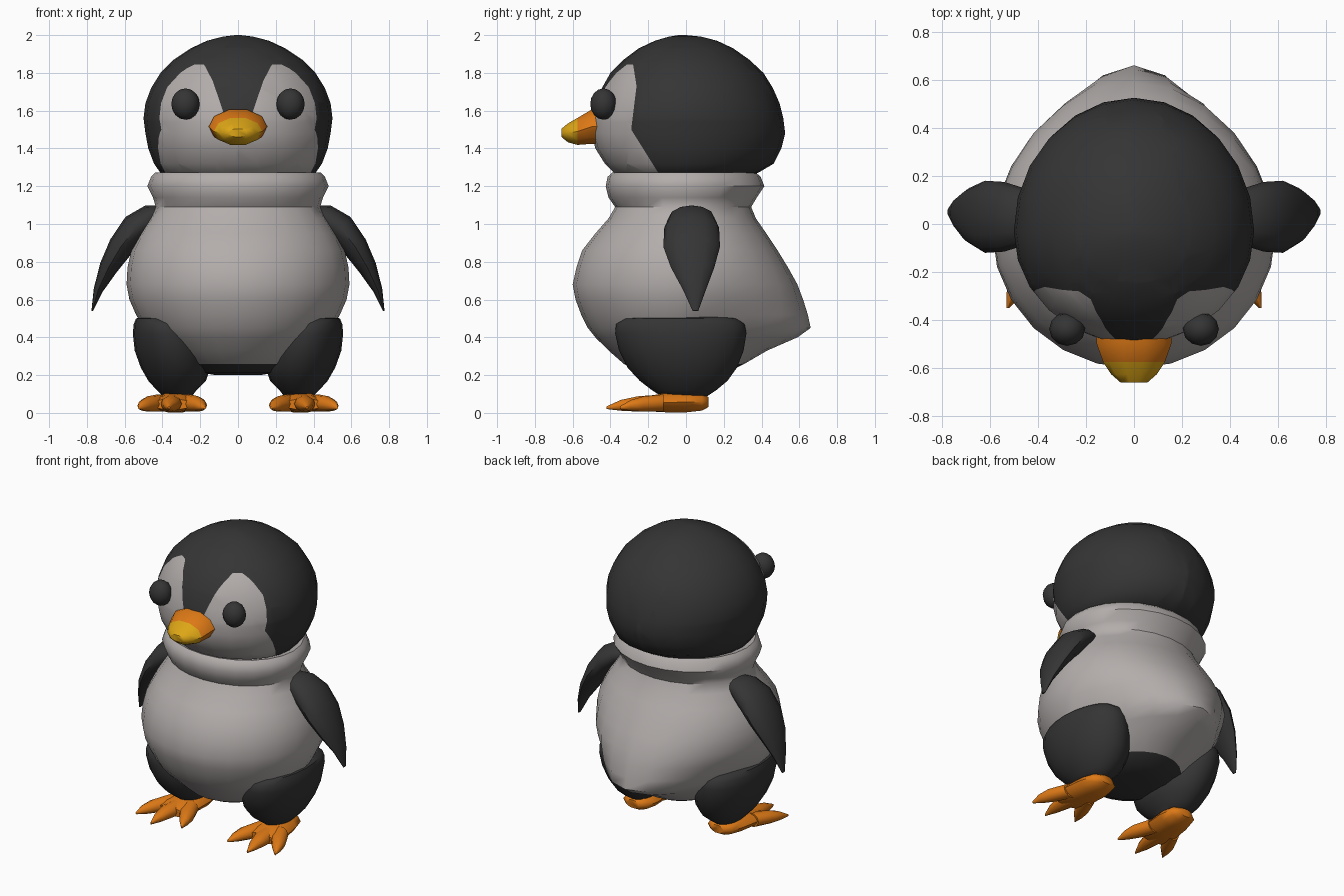
import bpy, bmesh, math
from mathutils import Vector as V


def material(name, rgb):
    m = bpy.data.materials.new(name)
    m.diffuse_color = (*rgb, 1)
    return m


DARK = material("charcoal", (0.035, 0.035, 0.035))
LIGHT = material("light grey", (0.45, 0.42, 0.41))
ORANGE = material("orange", (0.72, 0.19, 0.008))
YELLOW = material("yellow", (0.72, 0.38, 0.008))


def oval(c, u, v, n=16):
    """Ellipse around c spanned by half-axes u and v."""
    c, u, v = V(c), V(u), V(v)
    angles = [2 * math.pi * i / n for i in range(n)]
    return [c + u * math.cos(a) + v * math.sin(a) for a in angles]


def egg(z, a, yf, yb, p=1.0, y0=-0.03, n=24):
    """Horizontal ring with its own front and back reach; p > 1 makes the back pointed."""
    pts = []
    for i in range(n):
        t = 2 * math.pi * i / n
        s = math.sin(t)
        y = y0 + (yb - y0) * max(s, 0) ** p if s > 0 else y0 + (y0 - yf) * s
        pts.append(V((a * math.cos(t), y, z)))
    return pts


def loft(rings):
    bm = bmesh.new()
    loops = [[bm.verts.new(p) for p in r] for r in rings]
    n = len(loops[0])
    for a, b in zip(loops, loops[1:]):
        for i in range(n):
            j = (i + 1) % n
            bm.faces.new((a[i], a[j], b[j], b[i]))
    bm.faces.new(loops[0][::-1])
    bm.faces.new(loops[-1])
    return bm


def finish(name, bm, mats, rule=None, mirror=False):
    bmesh.ops.recalc_face_normals(bm, faces=bm.faces)
    for f in bm.faces:
        if rule:
            f.material_index = int(rule(f.calc_center_median()))
    me = bpy.data.meshes.new(name)
    bm.to_mesh(me)
    bm.free()
    for m in mats:
        me.materials.append(m)
    ob = bpy.data.objects.new(name, me)
    bpy.context.collection.objects.link(ob)
    if mirror:
        ob.modifiers.new("mirror", 'MIRROR').use_mirror_merge = False
    return ob


# Body with tail bump, neck and turned-out collar
body = [(0.20, 0.12, -0.15, 0.12, 1), (0.215, 0.20, -0.24, 0.22, 1), (0.26, 0.29, -0.33, 0.31, 1),
        (0.33, 0.38, -0.41, 0.43, 1.4), (0.40, 0.46, -0.48, 0.59, 1.8), (0.45, 0.50, -0.52, 0.66, 1.8),
        (0.52, 0.54, -0.555, 0.645, 1.6), (0.60, 0.575, -0.585, 0.62, 1.4), (0.68, 0.59, -0.60, 0.59, 1.2),
        (0.77, 0.585, -0.58, 0.54, 1.1), (0.86, 0.565, -0.55, 0.485, 1), (0.95, 0.52, -0.48, 0.425, 1),
        (1.03, 0.47, -0.41, 0.37, 1), (1.09, 0.435, -0.375, 0.345, 1), (1.14, 0.45, -0.41, 0.375, 1),
        (1.20, 0.48, -0.425, 0.415, 1), (1.25, 0.46, -0.415, 0.395, 1), (1.272, 0.44, -0.39, 0.37, 1),
        (1.25, 0.37, -0.33, 0.31, 1)]
finish("body", loft([egg(*r) for r in body]), [LIGHT, DARK], lambda c: c.z < 0.26)

# Head, cut along the outline of the pale face
head = [(1.25, 0.36, -0.34, 0.32), (1.27, 0.41, -0.38, 0.38), (1.32, 0.445, -0.43, 0.465),
        (1.40, 0.475, -0.48, 0.505), (1.48, 0.49, -0.50, 0.525), (1.56, 0.50, -0.495, 0.515),
        (1.64, 0.49, -0.475, 0.495), (1.72, 0.46, -0.445, 0.46), (1.80, 0.41, -0.40, 0.41),
        (1.87, 0.34, -0.33, 0.335), (1.93, 0.25, -0.25, 0.25), (1.97, 0.165, -0.165, 0.165),
        (1.992, 0.08, -0.09, 0.08), (2.0, 0.015, -0.04, 0.0)]
inner = [(0.06, 1.54), (0.09, 1.63), (0.135, 1.76), (0.18, 1.845)]   # x, z seen from the front
outer = [(-0.14, 1.26), (-0.215, 1.38), (-0.29, 1.5), (-0.262, 1.73), (-0.28, 1.845)]  # y, z from the side
bm = loft([egg(*r) for r in head])


def cut(co, no):
    bmesh.ops.bisect_plane(bm, geom=bm.verts[:] + bm.edges[:] + bm.faces[:], dist=1e-5,
                           plane_co=co, plane_no=no)


for (x1, z1), (x2, z2) in zip(inner, inner[1:]):
    for s in (-1, 1):
        cut((s * x1, 0, z1), (s * (z2 - z1), 0, x1 - x2))
for (y1, z1), (y2, z2) in zip(outer, outer[1:]):
    cut((0, y1, z1), (0, z2 - z1, y1 - y2))
cut((0, 0, 1.845), (0, 0, 1))
cut((0, 0, 1.54), (0, 0, 1))


def at(line, z):
    for (a, z1), (b, z2) in zip(line, line[1:]):
        if z1 <= z <= z2:
            return a + (b - a) * (z - z1) / (z2 - z1)
    return line[0][0]


def is_face(c):
    if c.z > 1.845 or c.y > at(outer, c.z):
        return False
    return c.z < 1.54 or abs(c.x) > at(inner, c.z)


finish("head", bm, [DARK, LIGHT], is_face)

# Beak with yellow tip: y, half width, bottom, top
beak = [(-0.42, 0.155, 1.42, 1.61), (-0.50, 0.155, 1.42, 1.61), (-0.575, 0.128, 1.415, 1.565),
        (-0.625, 0.095, 1.43, 1.535), (-0.66, 0.055, 1.46, 1.505)]
finish("beak", loft([oval((0, y, (a + b) / 2), (w, 0, 0), (0, 0, (b - a) / 2), 10) for y, w, a, b in beak]),
       [ORANGE, YELLOW], lambda c: c.y < -0.575)

# Eyes
bm = bmesh.new()
bmesh.ops.create_uvsphere(bm, u_segments=12, v_segments=8, radius=1)
bmesh.ops.scale(bm, vec=(0.075, 0.07, 0.083), verts=bm.verts)
bmesh.ops.translate(bm, vec=(0.278, -0.437, 1.635), verts=bm.verts)
finish("eyes", bm, [DARK], mirror=True)

# Flippers: x, y, z, half thickness, half breadth
wing = [(0.40, 0.03, 1.05, 0.05, 0.09), (0.46, 0.03, 1.035, 0.07, 0.12), (0.54, 0.03, 0.98, 0.08, 0.145),
        (0.62, 0.03, 0.88, 0.068, 0.15), (0.685, 0.035, 0.77, 0.05, 0.115),
        (0.74, 0.045, 0.65, 0.025, 0.06), (0.772, 0.05, 0.54, 0.004, 0.015)]
rings = []
for i, (x, y, z, t, w) in enumerate(wing):
    p, q = wing[max(i - 1, 0)], wing[min(i + 1, len(wing) - 1)]
    d = V((q[0] - p[0], 0, q[2] - p[2])).normalized()
    rings.append(oval((x, y, z), (-d.z * t, 0, d.x * t), (0, w, 0), 12))
finish("flippers", loft(rings), [DARK], mirror=True)

# Thighs: z, x range, y range
leg = [(0.08, 0.25, 0.39, -0.12, 0.10), (0.12, 0.22, 0.43, -0.18, 0.16), (0.17, 0.17, 0.475, -0.245, 0.22),
       (0.24, 0.145, 0.515, -0.31, 0.27), (0.33, 0.15, 0.547, -0.355, 0.305), (0.42, 0.18, 0.557, -0.375, 0.32),
       (0.47, 0.21, 0.552, -0.37, 0.31), (0.50, 0.25, 0.54, -0.33, 0.27), (0.51, 0.32, 0.50, -0.22, 0.18)]
finish("thighs", loft([oval(((a + b) / 2, (c + d) / 2, z), ((b - a) / 2, 0, 0), (0, (d - c) / 2, 0), 20)
                       for z, a, b, c, d in leg]), [DARK], mirror=True)


# Feet: a rounded pad and three spread toes (x, y, half width, bottom, top)
def flat_tube(pts):
    return loft([oval((x, y, (a + b) / 2), (w, 0, 0), (0, 0, (b - a) / 2), 10) for x, y, w, a, b in pts])


finish("foot_pads", flat_tube([(0.32, 0.12, 0.05, 0.03, 0.085), (0.32, 0.085, 0.095, 0.01, 0.105),
                               (0.325, 0.0, 0.115, 0.0, 0.115), (0.335, -0.1, 0.12, 0.0, 0.11),
                               (0.345, -0.18, 0.125, 0.005, 0.095), (0.35, -0.235, 0.11, 0.015, 0.075)]),
       [ORANGE], mirror=True)
for name, x0, x1, y1 in (("inner_toes", 0.27, 0.175, -0.36), ("middle_toes", 0.345, 0.365, -0.42),
                         ("outer_toes", 0.41, 0.525, -0.35)):
    y0 = -0.12
    stops = [(0, 0.055, 0.005, 0.1), (0.45, 0.055, 0.005, 0.09), (0.75, 0.035, 0.01, 0.07), (1, 0.005, 0.02, 0.035)]
    finish(name, flat_tube([(x0 + (x1 - x0) * t, y0 + (y1 - y0) * t, w, a, b) for t, w, a, b in stops]),
           [ORANGE], mirror=True)

# Smooth shading throughout
for ob in bpy.context.collection.objects:
    ob.select_set(True)
    bpy.context.view_layer.objects.active = ob
bpy.ops.object.shade_smooth_by_angle(angle=math.radians(50))
